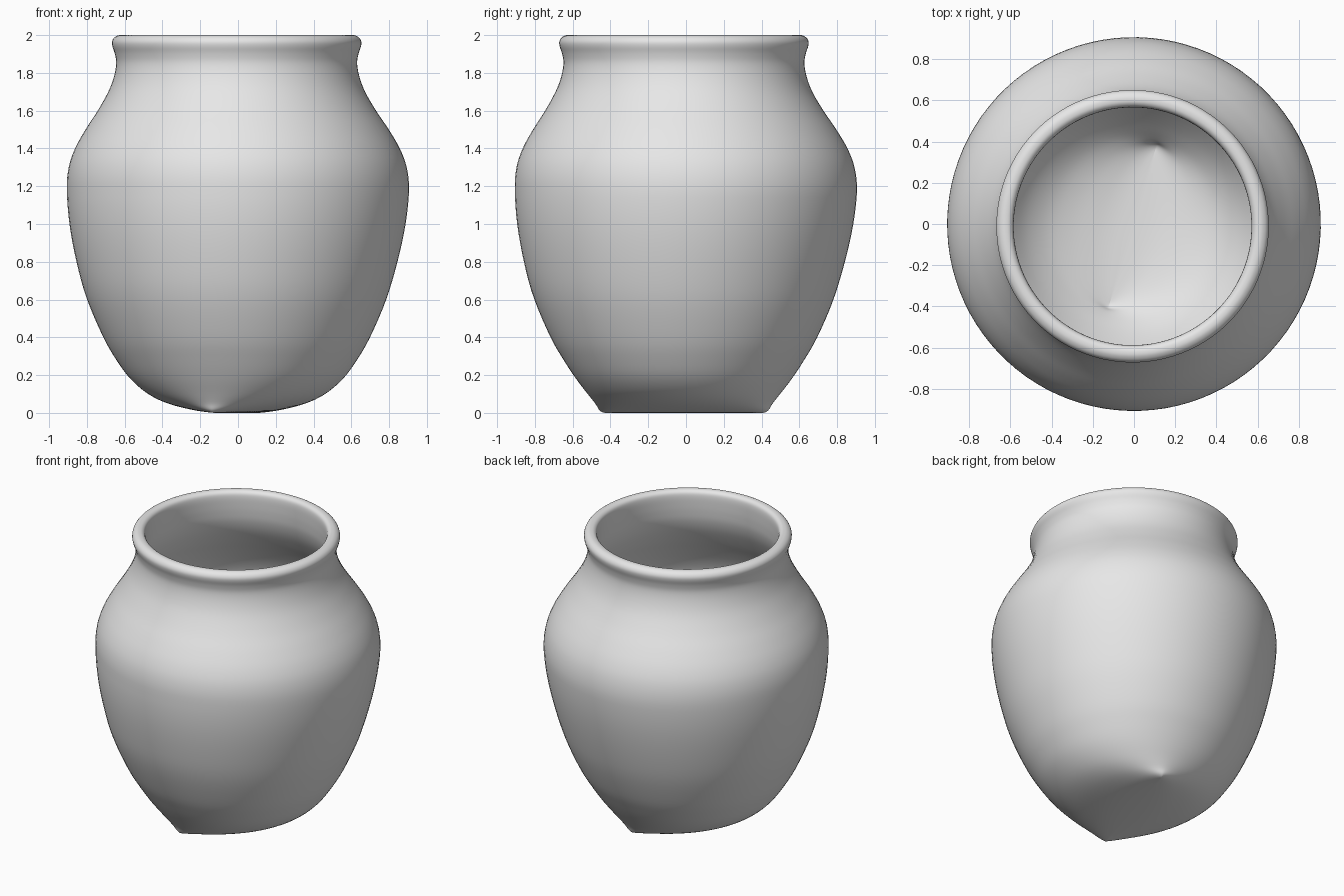
import bpy
import bmesh
import math

SEGMENTS = 96
STEPS = 4                       # smooth steps between profile points
WALL = 0.055
AXIS = math.radians(73.5)       # direction of the pinched keel underneath

cube = bpy.data.objects.get("Cube")
if cube:
    bpy.data.objects.remove(cube, do_unlink=True)

# Pinched base sections: height, half length along keel, half width across it
base = [(0, 0.435, 0), (0.004, 0.452, 0.11), (0.018, 0.468, 0.22),
        (0.05, 0.482, 0.355), (0.1, 0.515, 0.465), (0.18, 0.572, 0.562)]

# Round body sections: height, radius
body = [(0.28, 0.637), (0.4, 0.706), (0.6, 0.792), (0.8, 0.85), (1.0, 0.89),
        (1.18, 0.906), (1.3, 0.895), (1.4, 0.86), (1.5, 0.803), (1.6, 0.737),
        (1.7, 0.68), (1.78, 0.65), (1.85, 0.638)]

# Rolled lip, from the outside over the top to the inside
lip = [(1.9, 0.645), (1.94, 0.658), (1.965, 0.66), (1.985, 0.65),
       (1.997, 0.632), (2.0, 0.614), (1.996, 0.596), (1.982, 0.582),
       (1.955, 0.577), (1.91, 0.578)]


def round_sections(points):
    return [(z, r, r) for z, r in points]


def inner(section):
    z, a, b = section
    lift = WALL * max(0, 1 - z / 0.6)
    return (z + lift, a - WALL, max(0, b - WALL * min(1, b / 0.3)))


def smooth(points):
    """Catmull-Rom curve through the sections."""
    out = []
    for i in range(len(points) - 1):
        p0, p1 = points[max(i - 1, 0)], points[i]
        p2, p3 = points[i + 1], points[min(i + 2, len(points) - 1)]
        for s in range(STEPS):
            t = s / STEPS
            out.append(tuple(
                0.5 * (2 * q1 + (q2 - q0) * t
                       + (2 * q0 - 5 * q1 + 4 * q2 - q3) * t ** 2
                       + (3 * q1 - q0 - 3 * q2 + q3) * t ** 3)
                for q0, q1, q2, q3 in zip(p0, p1, p2, p3)))
    out.append(points[-1])
    return out


def add_ring(bm, section):
    z, a, b = section
    z, b = max(z, 0), max(b, 0)
    lean = min(1, abs(z - 1.18) / 0.5)      # neck and foot sit slightly off centre
    pinch = 0.4 * max(0, 1 - b / a)         # sections grow pointed near the keel
    ring = []
    for i in range(SEGMENTS):
        t = 2 * math.pi * i / SEGMENTS
        u = a * math.cos(t)
        v = b * math.sin(t) * abs(math.sin(t)) ** pinch
        x = u * math.cos(AXIS) - v * math.sin(AXIS) - 0.007 * lean
        y = u * math.sin(AXIS) + v * math.cos(AXIS) - 0.011 * lean
        ring.append(bm.verts.new((x, y, z)))
    return ring


# Outer wall, lip and inner wall as one continuous shell
outer = base + round_sections(body)
sections = outer + round_sections(lip) + [inner(s) for s in reversed(outer)]

bm = bmesh.new()
rings = [add_ring(bm, s) for s in smooth(sections)]
for low, high in zip(rings, rings[1:]):
    for i in range(SEGMENTS):
        j = (i + 1) % SEGMENTS
        bm.faces.new((low[i], low[j], high[j], high[i]))

# Close the flattened end rings into keel seams
for ring in (rings[0], rings[-1]):
    bmesh.ops.remove_doubles(bm, verts=ring, dist=0.0001)
bmesh.ops.recalc_face_normals(bm, faces=bm.faces)

mesh = bpy.data.meshes.new("vase")
bm.to_mesh(mesh)
bm.free()
vase = bpy.data.objects.new("vase", mesh)
bpy.context.collection.objects.link(vase)

# Plain grey clay
clay = bpy.data.materials.new("light_grey_clay")
clay.use_nodes = True
grey = (0.8, 0.8, 0.8, 1)
clay.diffuse_color = grey
for node in clay.node_tree.nodes:
    if node.type == "BSDF_PRINCIPLED":
        node.inputs["Base Color"].default_value = grey
mesh.materials.append(clay)

bpy.ops.object.select_all(action="DESELECT")
vase.select_set(True)
bpy.context.view_layer.objects.active = vase
bpy.ops.object.shade_smooth_by_angle(angle=math.radians(50))
